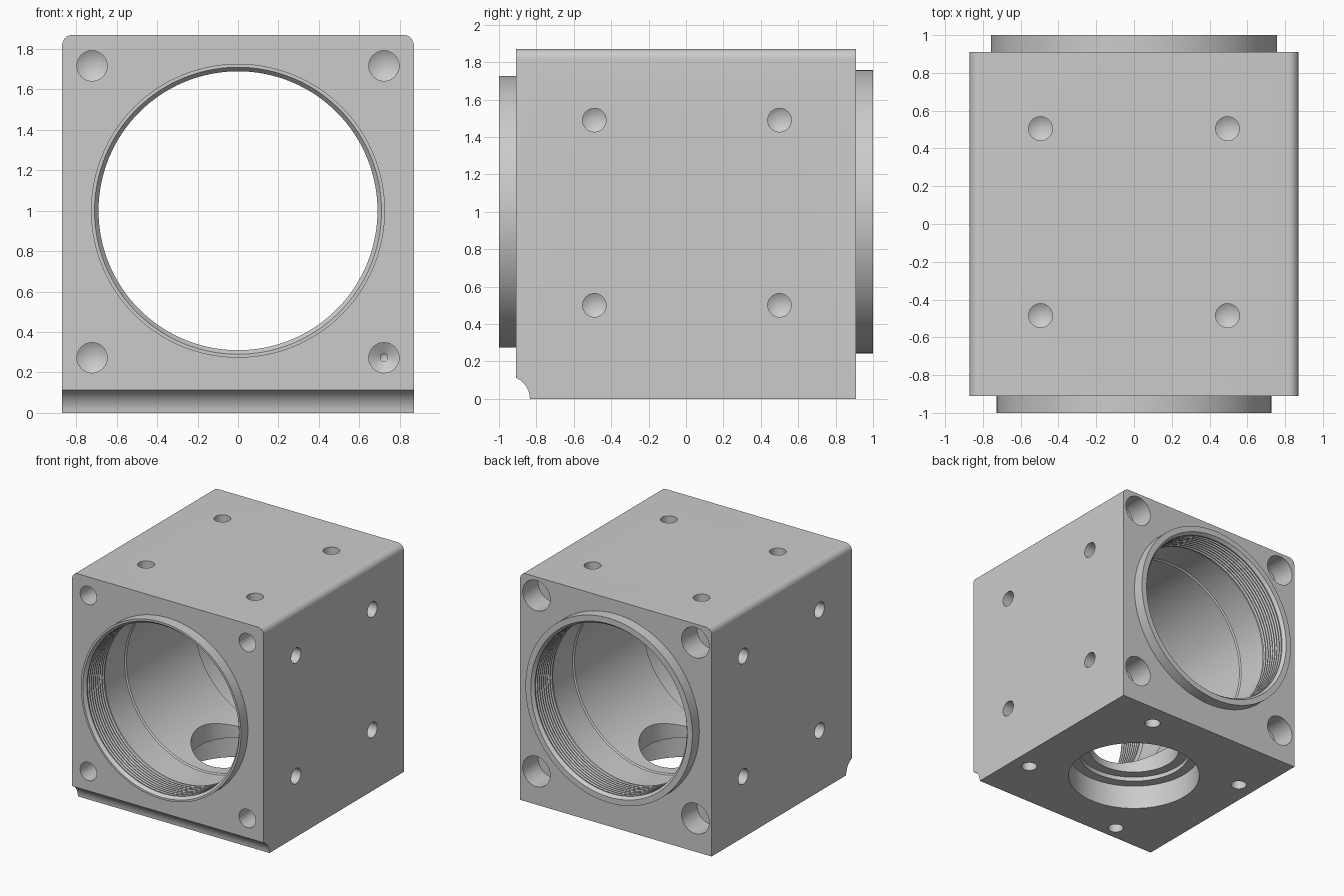
import bpy, bmesh, math
from mathutils import Vector, Matrix

if "Cube" in bpy.data.objects:
    bpy.data.objects.remove(bpy.data.objects["Cube"])


def finish(bm, name):
    bmesh.ops.recalc_face_normals(bm, faces=bm.faces)
    me = bpy.data.meshes.new(name)
    bm.to_mesh(me)
    bm.free()
    ob = bpy.data.objects.new(name, me)
    bpy.context.collection.objects.link(ob)
    return ob


def lathe(name, profile, loc, direction, segs=32):
    """Closed solid: (radius, height) profile turned about direction."""
    bm = bmesh.new()
    rings = []
    for r, h in profile:
        if r == 0:
            rings.append([bm.verts.new((0, 0, h))] * segs)
        else:
            rings.append([bm.verts.new((r * math.cos(2 * math.pi * i / segs),
                                        r * math.sin(2 * math.pi * i / segs), h))
                          for i in range(segs)])
    for a, b in zip(rings, rings[1:]):
        for i in range(segs):
            j = (i + 1) % segs
            bm.faces.new(list(dict.fromkeys((a[i], a[j], b[j], b[i]))))
    rot = Vector(direction).to_track_quat('Z', 'Y').to_matrix().to_4x4()
    bm.transform(Matrix.Translation(loc) @ rot)
    return finish(bm, name)


def drill(name, r, depth, loc, direction, tip=0.6):
    """Blind hole with a conical drill tip."""
    return lathe(name, [(0, -0.04), (r, -0.04), (r, depth), (0, depth + r * tip)], loc, direction)


# Block: rounded-top section extruded along y
W, H, Y, R = 0.87, 1.87, 0.91, 0.052
arc = [(W - R + R * math.cos(t * math.pi / 16), H - R + R * math.sin(t * math.pi / 16)) for t in range(9)]
section = [(W, 0)] + arc + [(-x, z) for x, z in reversed(arc)] + [(-W, 0)]
bm = bmesh.new()
face = bm.faces.new([bm.verts.new((x, -Y, z)) for x, z in section])
ext = bmesh.ops.extrude_face_region(bm, geom=[face])
bmesh.ops.translate(bm, vec=(0, 2 * Y, 0), verts=[v for v in ext['geom'] if isinstance(v, bmesh.types.BMVert)])
block = finish(bm, "housing_block")

# Round bosses on the front and back
adds = [lathe("front_boss", [(0, 0), (0.727, 0), (0.727, 0.4), (0, 0.4)], (0, -1, 1), (0, 1, 0), 128),
        lathe("back_boss", [(0, 0), (0.758, 0), (0.758, 0.4), (0, 0.4)], (0, 1, 1), (0, -1, 0), 128)]

# Main bore with threads at both ends
half = [(0, -1.05), (0.71, -1.05), (0.71, -1.0), (0.69, -0.975)]
pitch = 0.027
for k in range(8):
    y = -0.965 + k * pitch
    half += [(0.69, y), (0.708, y + pitch * 0.4), (0.69, y + pitch * 0.8)]
half += [(0.69, -0.74), (0.715, -0.73), (0.715, -0.45), (0.705, -0.44)]
bore = half + [(r, -h) for r, h in reversed(half)]
cuts = [lathe("main_bore", bore, (0, 0, 1), (0, 1, 0), 128)]

# Stepped port in the underside
cuts.append(lathe("bottom_port", [(0, -0.05), (0.51, -0.05), (0.51, 0.2), (0.43, 0.2), (0.43, 0.235),
                                  (0.35, 0.235), (0.35, 0.8), (0, 0.8)], (0, 0, 0), (0, 0, 1), 96))

# Concave groove along the lower front edge
cuts.append(lathe("edge_groove", [(0, 0), (0.122, 0), (0.122, 2), (0, 2)], (-1, -0.957, 0), (1, 0, 0), 64))

# Corner holes front and back, and mounting holes on top and sides
for a in (-1, 1):
    for b in (-1, 1):
        cuts.append(drill("front_hole", 0.075, 0.3, (0.722 * a, -Y, 0.995 + 0.722 * b), (0, 1, 0)))
        cuts.append(drill("back_hole", 0.125, 0.2, (0.722 * a, Y, 0.995 + 0.722 * b), (0, -1, 0), 0))
        cuts.append(drill("top_hole", 0.063, 0.2, (0.495 * a, 0.01 + 0.495 * b, H), (0, 0, -1)))
        for s in (-1, 1):
            cuts.append(drill("side_hole", 0.063, 0.2, (W * s, 0.005 + 0.495 * a, 0.995 + 0.495 * b), (-s, 0, 0)))
cuts.append(drill("pilot_hole", 0.018, 0.5, (0.722, -Y, 0.273), (0, 1, 0)))

# Underside holes on a turned bolt circle
for k in range(4):
    t = math.radians(60 + 90 * k)
    cuts.append(drill("bottom_hole", 0.06, 0.2, (0.83 * math.cos(t), 0.83 * math.sin(t), 0), (0, 0, 1)))

# Combine into one machined body
for helpers, op in ((adds, 'UNION'), (cuts, 'DIFFERENCE')):
    for ob in helpers:
        m = block.modifiers.new(ob.name, 'BOOLEAN')
        m.operation, m.object, m.solver = op, ob, 'EXACT'
bpy.context.view_layer.update()
dg = bpy.context.evaluated_depsgraph_get()
body = bpy.data.meshes.new_from_object(block.evaluated_get(dg))
block.modifiers.clear()
block.data = body
for ob in adds + cuts:
    bpy.data.objects.remove(ob, do_unlink=True)

bpy.context.view_layer.objects.active = block
block.select_set(True)
bpy.ops.object.shade_smooth_by_angle(angle=math.radians(25))
